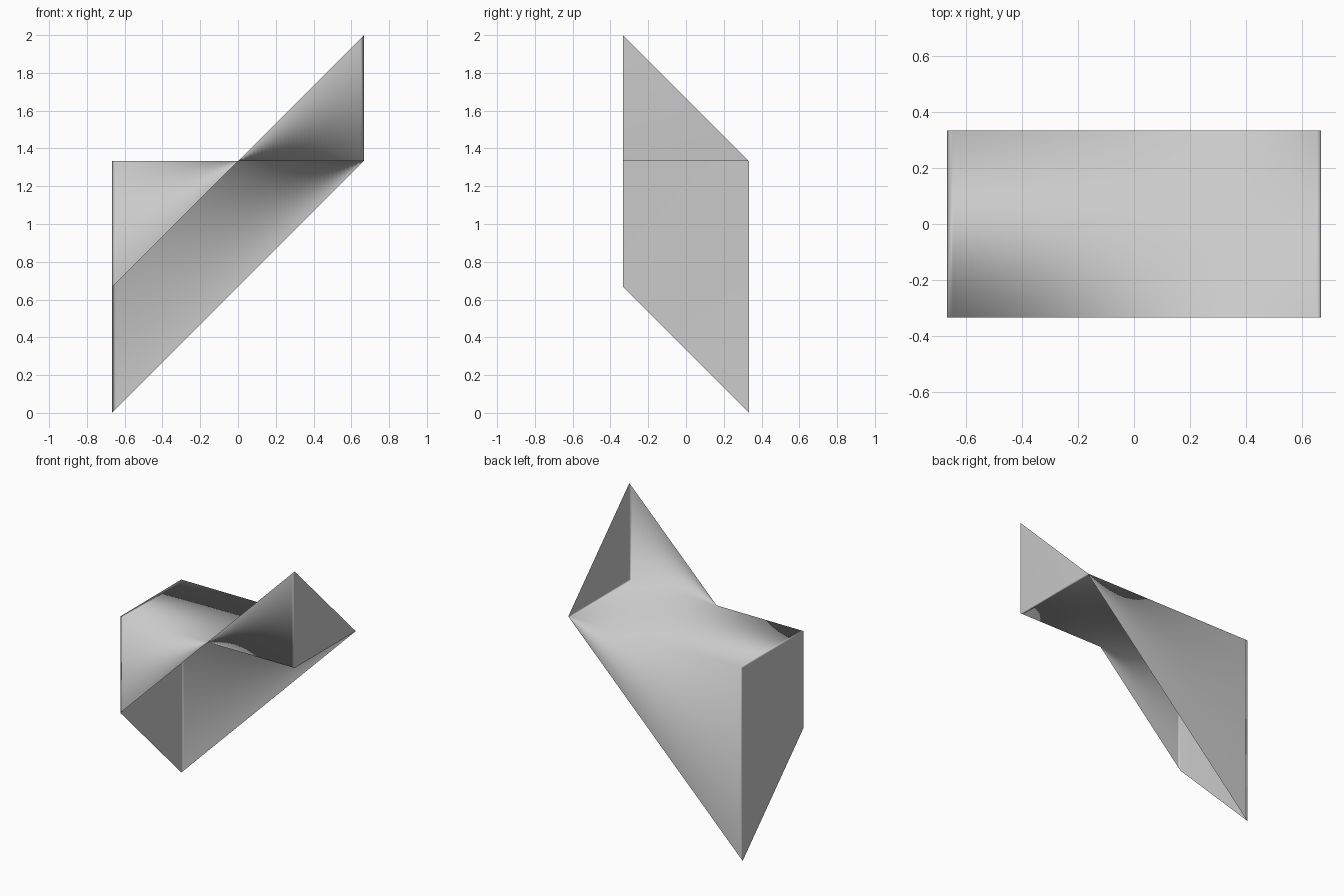
import bpy
import bmesh

if "Cube" in bpy.data.objects:
    bpy.data.objects.remove(bpy.data.objects["Cube"])

X, Y = 2 / 3, 1 / 3      # half width and half depth
TOP = 4 / 3              # height of the level top sheet
COLUMNS = 64             # even, so one column lands on the crossing at x = 0


def slope(x, y):
    """Height of the slanted open underside."""
    return x - y + 1


# Open-bottomed shell: front wall, top and back wall swept along x
bm = bmesh.new()
sections = []
for i in range(COLUMNS + 1):
    x = -X + 2 * X * i / COLUMNS
    profile = [(-Y, slope(x, -Y)), (-Y, TOP), (Y, TOP), (Y, slope(x, Y))]
    sections.append([bm.verts.new((x, y, z)) for y, z in profile])

for a, b in zip(sections, sections[1:]):
    for k in range(3):
        bm.faces.new((a[k], b[k], b[k + 1], a[k + 1]))

# End walls
bm.faces.new(sections[0])
bm.faces.new(reversed(sections[-1]))

# Close the pinch in the front wall and the point of the back wall
bmesh.ops.remove_doubles(bm, verts=bm.verts[:], dist=1e-5)
for face in bm.faces:
    face.smooth = True

mesh = bpy.data.meshes.new("slanted_shell")
bm.to_mesh(mesh)
bm.free()
shell = bpy.data.objects.new("slanted_shell", mesh)
bpy.context.collection.objects.link(shell)

# Soft shading led by the larger faces
soft = shell.modifiers.new("soft_normals", 'WEIGHTED_NORMAL')
soft.mode = 'FACE_AREA'
